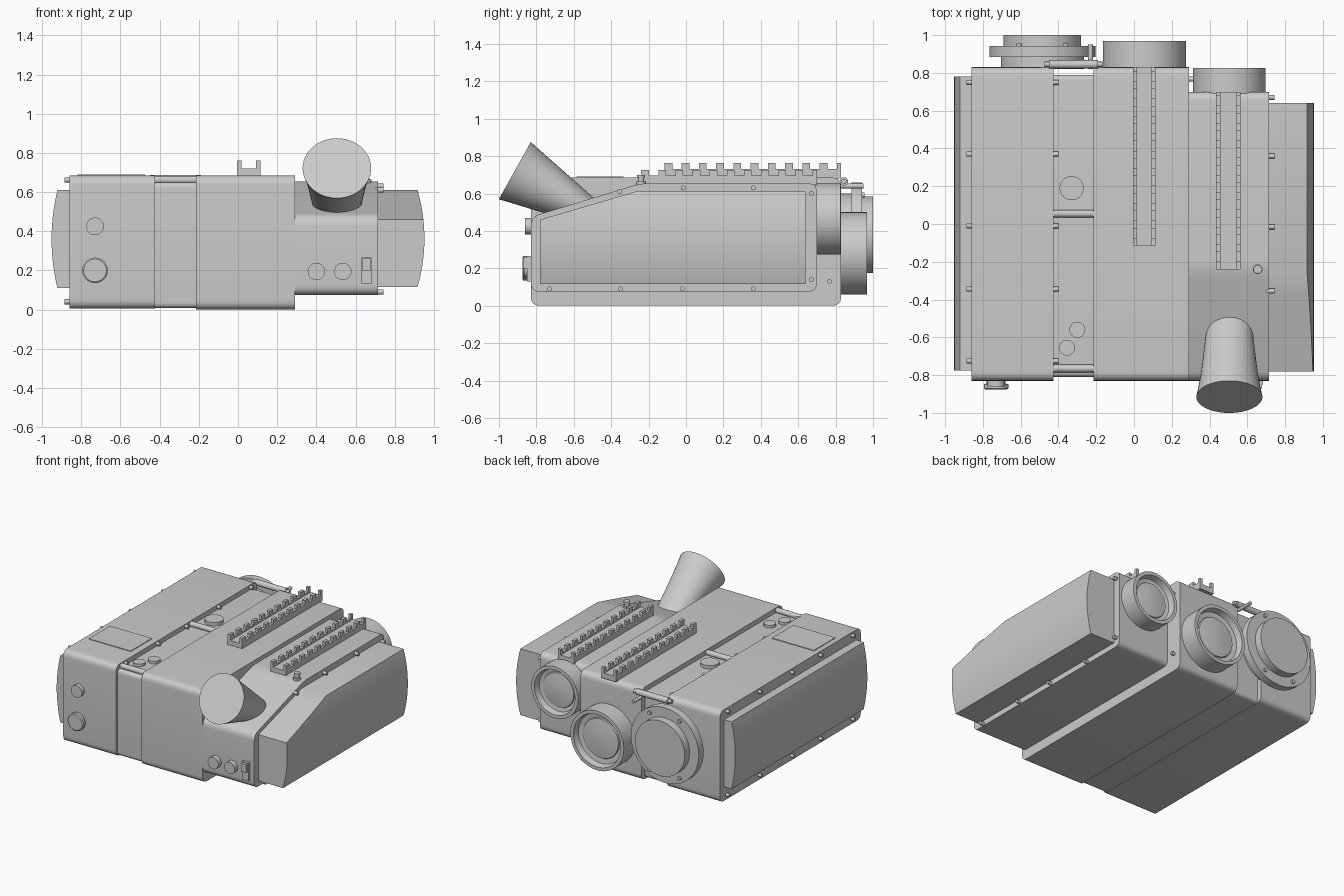
import bpy, bmesh, math
from mathutils import Vector

if "Cube" in bpy.data.objects:
    bpy.data.objects.remove(bpy.data.objects["Cube"])

grey = bpy.data.materials.new("housing grey")
grey.diffuse_color = (0.6, 0.6, 0.6, 1)
grey.use_nodes = True
grey.node_tree.nodes["Principled BSDF"].inputs["Base Color"].default_value = grey.diffuse_color


def finish(name, bm):
    bmesh.ops.remove_doubles(bm, verts=bm.verts, dist=1e-5)
    bmesh.ops.recalc_face_normals(bm, faces=bm.faces)
    me = bpy.data.meshes.new(name)
    bm.to_mesh(me)
    bm.free()
    me.materials.append(grey)
    ob = bpy.data.objects.new(name, me)
    bpy.context.collection.objects.link(ob)
    bpy.ops.object.select_all(action='DESELECT')
    ob.select_set(True)
    bpy.context.view_layer.objects.active = ob
    bpy.ops.object.shade_smooth_by_angle(angle=math.radians(35))
    return ob


def rounded(pts, r, n=6):
    """Round each corner of a closed 2D outline."""
    out = []
    for i, p in enumerate(pts):
        p = Vector(p)
        a = (Vector(pts[i - 1]) - p).normalized()
        b = (Vector(pts[(i + 1) % len(pts)]) - p).normalized()
        p0, p1 = p + a * r, p + b * r
        for k in range(n + 1):
            t = k / n
            out.append(p0 * (1 - t) ** 2 + p * 2 * t * (1 - t) + p1 * t * t)
    return out


def prism(name, pts, x0, x1, r=0.0, bulge=0.0):
    """Extrude a side outline (y, z) across x; the x1 end may bulge outward."""
    outline = rounded(pts, r) if r else [Vector(p) for p in pts]
    bm = bmesh.new()
    f = bm.faces.new([bm.verts.new((x0, p.x, p.y)) for p in outline])
    ext = bmesh.ops.extrude_face_region(bm, geom=[f])["geom"]
    for v in ext:
        if isinstance(v, bmesh.types.BMVert):
            v.co.x = x1
    if bulge:
        zs = [p.y for p in outline]
        mid, half = (min(zs) + max(zs)) / 2, (max(zs) - min(zs)) / 2
        for k in range(1, 16):
            z = mid - half + 2 * half * k / 16
            bmesh.ops.bisect_plane(bm, geom=bm.verts[:] + bm.edges[:] + bm.faces[:],
                                   plane_co=(0, 0, z), plane_no=(0, 0, 1))
        for v in bm.verts:
            if abs(v.co.x - x1) < 1e-4:
                v.co.x -= bulge * ((v.co.z - mid) / half) ** 2
    return finish(name, bm)


def box(name, x0, x1, y0, y1, z0, z1):
    return prism(name, [(y0, z0), (y1, z0), (y1, z1), (y0, z1)], x0, x1)


def lathe(name, prof, origin, axis, seg=48, flare=0.0):
    """Spin (radius, distance) points about an axis."""
    q = Vector(axis).to_track_quat('Z', 'Y')
    bm = bmesh.new()
    rings = []
    for r, t in prof:
        ring = []
        for k in range(seg):
            a = 2 * math.pi * k / seg
            p = q @ Vector((r * math.cos(a), r * math.sin(a), t))
            p.x *= 1 + flare * (prof[-1][1] - t) ** 2
            ring.append(bm.verts.new(p + Vector(origin)))
        rings.append(ring)
    for a, b in zip(rings, rings[1:]):
        for k in range(seg):
            j = (k + 1) % seg
            bm.faces.new((a[k], a[j], b[j], b[k]))
    bm.faces.new(rings[0])
    bm.faces.new(rings[-1])
    return finish(name, bm)


def rod(name, origin, axis, r, length, seg=32):
    return lathe(name, [(r, 0), (r, length)], origin, axis, seg)


def rect(y0, y1, z0, z1):
    return [(y0, z0), (y1, z0), (y1, z1), (y0, z1)]


# Main housings
prism("left_housing", rect(-0.83, 0.83, 0.005, 0.685), -0.86, -0.425, 0.05)
prism("joining_strip", rect(-0.81, 0.79, 0.008, 0.65), -0.43, -0.21, 0.03)
prism("center_housing", rect(-0.83, 0.83, 0.0, 0.685), -0.215, 0.29, 0.05)
prism("right_housing", [(-0.83, 0.075), (0.70, 0.075), (0.70, 0.655),
                        (-0.24, 0.655), (-0.83, 0.475)], 0.28, 0.715, 0.05)

# Bulged end covers
prism("left_cover", rect(-0.775, 0.78, 0.11, 0.61), -0.85, -0.952, 0, -0.03)
prism("right_cover", [(-0.78, 0.115), (0.64, 0.115), (0.64, 0.61),
                      (-0.27, 0.61), (-0.78, 0.46)], 0.70, 0.952, 0, 0.035)

# Housing screws
for y in (0.75, 0.37, -0.01, -0.345, -0.725):
    rod("left_top_screw", (-0.85, y, 0.662), (-1, 0, 0), 0.013, 0.036, 12)
    rod("left_bottom_screw", (-0.85, y, 0.04), (-1, 0, 0), 0.013, 0.036, 12)
    rod("strip_screw", (-0.43, y, 0.668), (1, 0, 0), 0.013, 0.03, 12)
for y, z in ((0.67, 0.60), (0.36, 0.63), (-0.015, 0.63), (-0.355, 0.61),
             (0.67, 0.14), (0.36, 0.09), (-0.02, 0.09), (-0.35, 0.09), (-0.73, 0.09)):
    rod("right_screw", (0.70, y, z), (1, 0, 0), 0.013, 0.043, 12)
for z in (0.13, 0.60):
    rod("center_screw", (0.28, 0.767, z), (1, 0, 0), 0.013, 0.035, 12)

# Toothed mounting rails
for x0, x1, y0, y1, z in ((-0.005, 0.115, -0.115, 0.83, 0.68), (0.435, 0.565, -0.24, 0.70, 0.645)):
    box("rail_base", x0, x1, y0, y1, z, z + 0.04)
    step = (y1 - y0) / 20.5
    for xa in (x0, x1 - 0.022):
        box("rail_lip", xa, xa + 0.022, y0, y1, z + 0.035, z + 0.052)
        for i in range(11):
            y = y0 + i * 2 * step
            box("rail_tooth", xa, xa + 0.022, y, min(y + step * 0.9, y1), z + 0.05, z + 0.082)

# Flared front eyepiece
axis = Vector((0, -0.873, 0.487))
tip = Vector((0.505, -0.915, 0.722))
n = 12
lathe("eyepiece", [(0.055 + 0.12 * k / n, 0.55 * k / n) for k in range(n + 1)],
      tip - axis * 0.55, axis, 48, 2.4)

# Rear lenses with recessed glass
for name, x, y, z, r, h in (("center_lens", 0.055, 0.82, 0.28, 0.22, 0.148),
                            ("right_lens", 0.505, 0.69, 0.465, 0.192, 0.135)):
    lathe(name, [(r, 0), (r, h), (r - 0.025, h), (r - 0.035, h - 0.045),
                 (r * 0.68, h - 0.05), (r * 0.66, h - 0.042), (r * 0.3, h - 0.032),
                 (0.01, h - 0.03)], (x, y, z), (0, 1, 0), 64)

# Stepped rear cap with flange
lathe("rear_cap", [(0.22, 0), (0.22, 0.065), (0.28, 0.065), (0.28, 0.122),
                   (0.205, 0.122), (0.205, 0.18)], (-0.485, 0.82, 0.38), (0, 1, 0), 64)
for a in (60, 120, 240, 300):
    c, s = math.cos(math.radians(a)), math.sin(math.radians(a))
    rod("flange_screw", (-0.485 + 0.245 * c, 0.93, 0.38 + 0.245 * s), (0, 1, 0), 0.014, 0.025, 12)

# Rear clamp bar with its pin
rod("clamp_bar", (-0.45, 0.845, 0.665), (1, 0, 0), 0.022, 0.26, 20)
rod("clamp_bar_core", (-0.475, 0.845, 0.665), (1, 0, 0), 0.014, 0.31, 20)
rod("clamp_pin", (-0.23, 0.82, 0.64), (0, 1, 0), 0.013, 0.13, 12)

# Cross bars over the joining strip
for y in (0.055, -0.765):
    rod("cross_bar", (-0.43, y, 0.662), (1, 0, 0), 0.02, 0.22, 20)

# Front controls
rod("front_small_knob", (-0.73, -0.82, 0.425), (0, -1, 0), 0.045, 0.04)
lathe("front_large_knob", [(0.05, 0), (0.05, 0.025), (0.065, 0.027), (0.065, 0.05), (0.058, 0.055)],
      (-0.73, -0.82, 0.20), (0, -1, 0))
for x in (0.40, 0.535):
    rod("front_button", (x, -0.82, 0.195), (0, -1, 0), 0.044, 0.045)
box("switch_plate", 0.63, 0.682, -0.85, -0.82, 0.13, 0.265)
box("switch_lever", 0.635, 0.677, -0.872, -0.84, 0.20, 0.26)

# Top controls
rod("strip_knob", (-0.33, 0.19, 0.64), (0, 0, 1), 0.064, 0.035)
rod("strip_button", (-0.30, -0.56, 0.64), (0, 0, 1), 0.042, 0.03)
rod("strip_button", (-0.355, -0.655, 0.64), (0, 0, 1), 0.042, 0.03)
lathe("top_pin", [(0.026, 0), (0.026, 0.025), (0.016, 0.025), (0.016, 0.045),
                  (0.022, 0.045), (0.022, 0.06)], (0.655, -0.24, 0.64), (0, 0, 1), 24)
box("top_plate", -0.82, -0.475, -0.585, -0.335, 0.683, 0.69)
